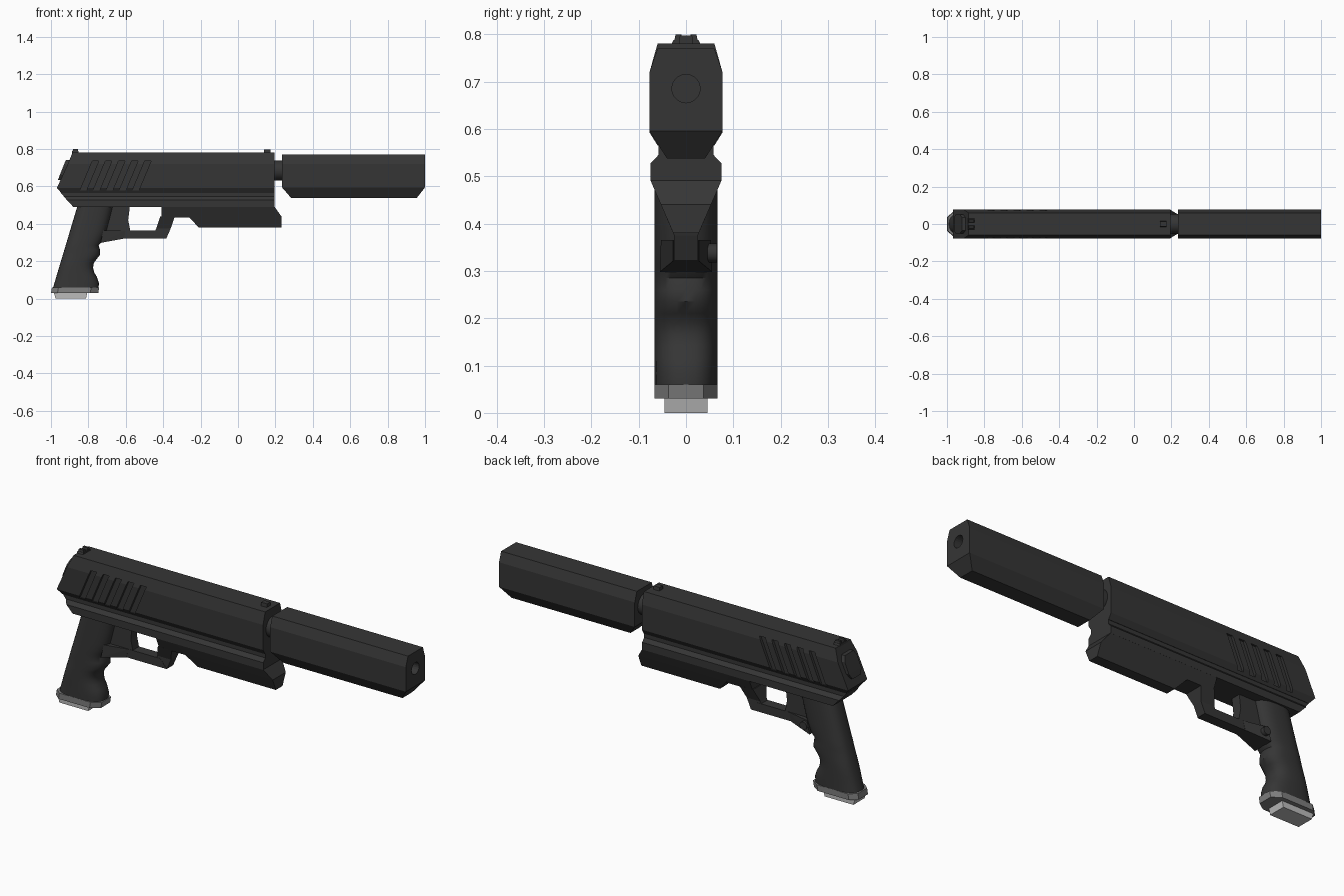
import bpy, bmesh, math
from mathutils import Matrix

if "Cube" in bpy.data.objects:
    bpy.data.objects.remove(bpy.data.objects["Cube"])


def material(name, v):
    m = bpy.data.materials.new(name)
    m.diffuse_color = (v, v, v, 1)
    m.use_nodes = True
    m.node_tree.nodes["Principled BSDF"].inputs["Base Color"].default_value = m.diffuse_color
    return m


DARK = material("charcoal", 0.036)
GREY = material("mid_grey", 0.21)
LIGHT = material("light_grey", 0.5)


def finish(name, bm, mat):
    bmesh.ops.recalc_face_normals(bm, faces=bm.faces)
    me = bpy.data.meshes.new(name)
    bm.to_mesh(me)
    bm.free()
    me.materials.append(mat)
    ob = bpy.data.objects.new(name, me)
    bpy.context.collection.objects.link(ob)
    return ob


def section(name, rows, mat=DARK):
    """Mirrored bar along x: each row is (half width, z, rear x, front x)."""
    bm = bmesh.new()
    v = [[bm.verts.new((x, s * y, z)) for x, s in
          ((x0, -1), (x1, -1), (x1, 1), (x0, 1))] for y, z, x0, x1 in rows]
    bm.faces.new(v[0])
    bm.faces.new(v[-1])
    for a, b in zip(v, v[1:]):
        for i in range(4):
            j = (i + 1) % 4
            bm.faces.new((a[i], a[j], b[j], b[i]))
    return finish(name, bm, mat)


def add_hull(bm, pts):
    vs = [bm.verts.new(p) for p in pts]
    bmesh.ops.convex_hull(bm, input=vs)


def hull(name, pts, mat=DARK):
    bm = bmesh.new()
    add_hull(bm, [(x, s * y, z) for x, y, z in pts for s in (-1, 1)])
    bmesh.ops.dissolve_limit(bm, angle_limit=0.01, verts=bm.verts, edges=bm.edges)
    return finish(name, bm, mat)


def cylinder(name, r, depth, loc, axis, n=20):
    bm = bmesh.new()
    bmesh.ops.create_cone(bm, cap_ends=True, segments=n, radius1=r, radius2=r, depth=depth,
                          matrix=Matrix.Translation(loc) @ Matrix.Rotation(math.pi / 2, 4, axis))
    return finish(name, bm, DARK)


def select(ob):
    bpy.ops.object.select_all(action='DESELECT')
    ob.select_set(True)
    bpy.context.view_layer.objects.active = ob


def smooth(ob, deg=40):
    select(ob)
    bpy.ops.object.shade_smooth_by_angle(angle=math.radians(deg))


def cut(ob, cutter):
    cutter.hide_render = True
    m = ob.modifiers.new("cut", 'BOOLEAN')
    m.operation, m.object, m.solver = 'DIFFERENCE', cutter, 'EXACT'
    select(ob)
    bpy.ops.object.modifier_apply(modifier=m.name)
    bpy.data.objects.remove(cutter)


# Slide with slanted side serrations
slide = section("slide", [(.06, .78, -.885, .195), (.077, .72, -.91, .195),
                          (.077, .592, -.968, .195), (.06, .565, -.945, .195)])
bm = bmesh.new()
for i in range(5):
    for s in (-1, 1):
        x = -.845 + .07 * i
        add_hull(bm, [(x + dx, s * y, z) for y in (.063, .1)
                      for dx, z in ((0, .578), (.034, .578), (.1, .735), (.066, .735))])
cut(slide, finish("serration_cutter", bm, DARK))

# Rear plate and sights
section("rear_plate", [(.035, .742, -.92, -.87), (.05, .715, -.931, -.87),
                       (.05, .66, -.953, -.87), (.035, .633, -.963, -.87)])
for s in (-1, 1):
    post = hull("rear_sight_post", [(x, .011, .775) for x in (-.887, -.853)]
                + [(x, .006, .799) for x in (-.882, -.855)])
    post.location.y = s * .016
hull("rear_sight_base", [(x, .033, .775) for x in (-.887, -.853)]
     + [(x, .026, .788) for x in (-.887, -.853)])
hull("front_sight", [(x, y, z) for x in (.14, .173) for y, z in ((.016, .775), (.013, .797))])

# Lower frame, grooved where it meets the slide
section("frame", [(.058, .567, -.948, .195), (.058, .545, -.93, .195),
                  (.075, .527, -.915, .195), (.075, .49, -.88, .195)])

# Tapered rail block under the muzzle
section("rail", [(.075, .491, -.3, .195), (.053, .44, -.265, .232), (.027, .38, -.21, .232)])
section("rail_bridge", [(.075, .491, -.41, -.24), (.0505, .435, -.41, -.24)])

# Trigger guard and trigger
section("guard_front", [(.053, .44, -.415, -.338), (.025, .375, -.437, -.36),
                        (.025, .322, -.46, -.383)])
section("guard_bar", [(.026, .365, -.65, -.42), (.026, .321, -.61, -.384)])
hull("guard_rear", [(-.6, .027, .365), (-.61, .027, .321), (-.735, .055, .298), (-.72, .053, .365)])
section("trigger", [(.025, .495, -.7, -.578), (.025, .42, -.7, -.587), (.025, .36, -.72, -.575)])
smooth(cylinder("release_button", .02, .03, (-.705, .05, .338), 'X', 16))

# Grip with finger grooves: stacked rounded rings (z, front x)
outline = [(.5, -.665), (.43, -.683), (.365, -.70), (.31, -.722), (.285, -.745), (.26, -.738),
           (.235, -.737), (.21, -.757), (.19, -.771), (.165, -.775), (.14, -.769),
           (.115, -.754), (.085, -.744), (.055, -.745)]
bm = bmesh.new()
N = 32
rings = []
for z, xf in outline:
    xb = -.99 + .13 * (z - .055) / .435
    ring = []
    for k in range(N):
        a = 2 * math.pi * k / N
        c, s = math.cos(a), math.sin(a)
        ring.append(bm.verts.new(((xb + xf) / 2 + (xf - xb) / 2 * math.copysign(abs(c) ** .75, c),
                                  .067 * math.copysign(abs(s) ** .75, s), z)))
    rings.append(ring)
for a, b in zip(rings, rings[1:]):
    for k in range(N):
        bm.faces.new((a[k], a[k - 1], b[k - 1], b[k]))
bm.faces.new(rings[0])
bm.faces.new(rings[-1])
smooth(finish("grip", bm, DARK))

# Base plates below the grip
hull("base_plate", [(x + dx, y, z) for z, dx in ((.06, .005), (.03, 0))
                    for x, y in ((-1, .037), (-.965, .067), (-.79, .067), (-.747, .037))], GREY)
hull("magazine_foot", [(x, .045, z) for x, z in
                       ((-.985, .034), (-.805, .034), (-.975, 0), (-.813, 0))], LIGHT)

# Barrel and faceted suppressor with bore
smooth(cylinder("barrel", .053, .08, (.215, 0, .685), 'Y', 24))
suppressor = section("suppressor", [(.06, .77, .235, 1), (.077, .72, .235, 1),
                                    (.077, .595, .235, 1), (.04, .537, .285, .955)])
cut(suppressor, cylinder("bore_cutter", .03, .3, (.98, 0, .685), 'Y', 20))
